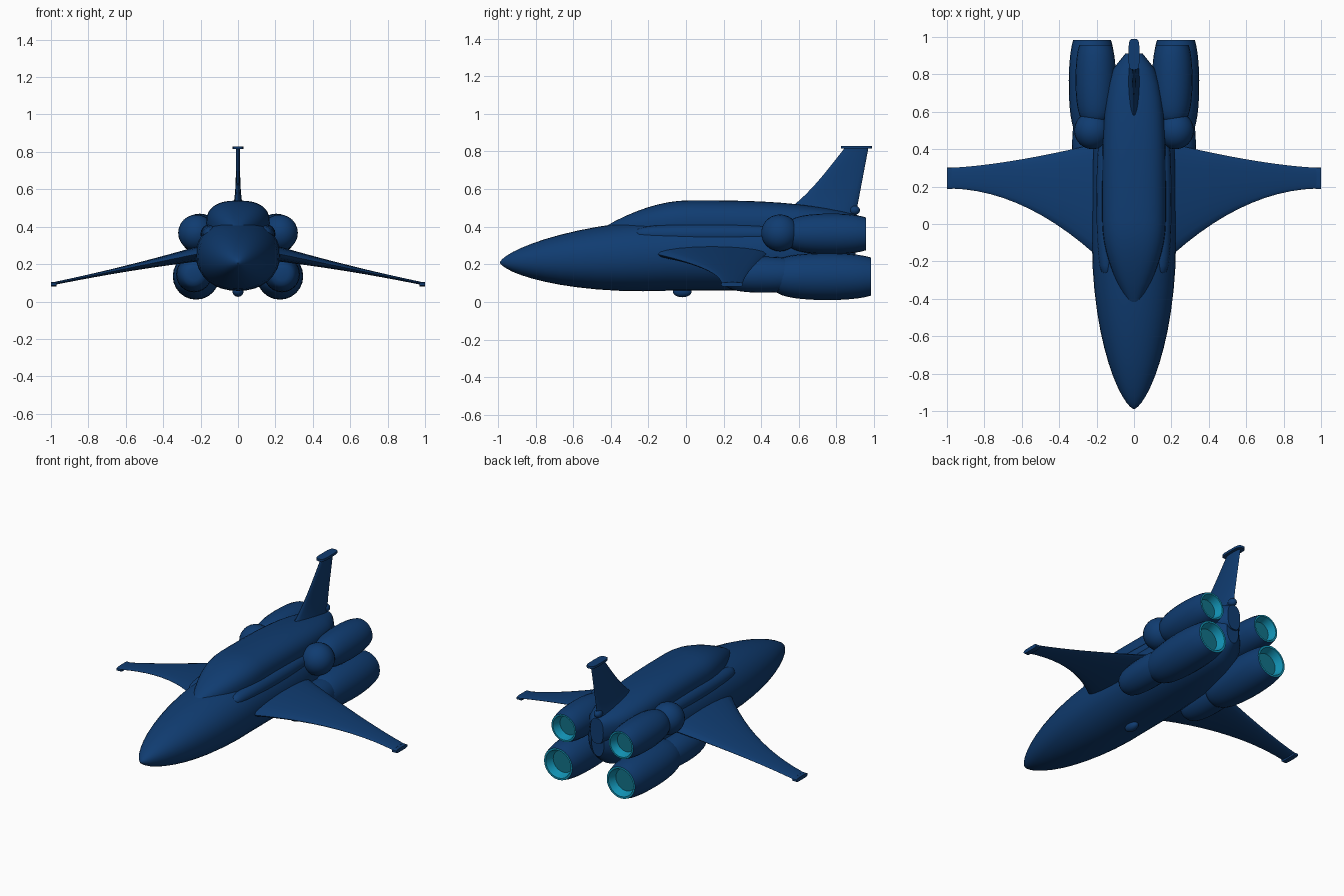
import bpy, bmesh, math

cube = bpy.data.objects.get("Cube")
if cube:
    bpy.data.objects.remove(cube, do_unlink=True)


def material(name, rgb):
    m = bpy.data.materials.new(name)
    m.use_nodes = True
    m.diffuse_color = (*rgb, 1)
    m.node_tree.nodes["Principled BSDF"].inputs["Base Color"].default_value = (*rgb, 1)
    return m


BLUE = material("navy blue", (0.005, 0.045, 0.165))
TEAL = material("bright teal", (0.006, 0.29, 0.46))
DARK = material("deep teal", (0.006, 0.17, 0.25))


def signed_pow(value, power):
    return math.copysign(abs(value) ** power, value)


def ring(axis, pos, centre_a, radius_a, centre_b, radius_b, sides, power):
    """Closed superellipse section across the given axis."""
    points = []
    for i in range(sides):
        turn = math.tau * i / sides
        a = centre_a + radius_a * signed_pow(math.cos(turn), 2 / power)
        b = centre_b + radius_b * signed_pow(math.sin(turn), 2 / power)
        points.append({"x": (pos, a, b), "y": (a, pos, b), "z": (b, a, pos)}[axis])
    return points


def loft(name, axis, sections, sides=24, power=2, mirror=False, nozzle=False, angle=40):
    """Skin sections (pos, centre a, radius a, centre b, radius b) and cap both ends."""
    bm = bmesh.new()
    rings = [[bm.verts.new(p) for p in ring(axis, *s, sides, power)] for s in sections]
    for front, back in zip(rings, rings[1:]):
        # The last two bands of an engine are its glowing rim and inner wall
        glowing = nozzle and (back is rings[-1] or back is rings[-2])
        for i in range(sides):
            j = (i + 1) % sides
            face = bm.faces.new((front[i], front[j], back[j], back[i]))
            face.material_index = int(glowing)
    bm.faces.new(rings[0])
    bm.faces.new(rings[-1]).material_index = 2 if nozzle else 0
    bmesh.ops.recalc_face_normals(bm, faces=bm.faces[:])
    mesh = bpy.data.meshes.new(name)
    bm.to_mesh(mesh)
    bm.free()
    for m in (BLUE, TEAL, DARK) if nozzle else (BLUE,):
        mesh.materials.append(m)
    ob = bpy.data.objects.new(name, mesh)
    bpy.context.collection.objects.link(ob)
    bpy.ops.object.select_all(action="DESELECT")
    ob.select_set(True)
    bpy.context.view_layer.objects.active = ob
    bpy.ops.object.shade_smooth_by_angle(angle=math.radians(angle))
    if mirror:
        ob.modifiers.new("mirror", "MIRROR").use_mirror_merge = False


def span(start, stop, count):
    return [start + (stop - start) * i / count for i in range(count + 1)]


def capsule(x, z, middle, half, radius, power=1, stop=176):
    """Round sections along y, from a ball (power 1) to a blunt capsule (lower power)."""
    rows = []
    for degrees in span(4, stop, 14):
        a = math.radians(degrees)
        r = radius * math.sin(a) ** power
        rows.append((middle - half * math.cos(a), x, r, z, r))
    return rows


def engine(name, x, z, middle, half, radius):
    rows = capsule(x, z, middle, half, radius, 0.4, 144)
    y, r = rows[-1][0], rows[-1][2]
    rows.append((y, x, r * 0.88, z, r * 0.88))
    rows.append((y - 0.05, x, r * 0.7, z, r * 0.7))
    loft(name, "y", rows, mirror=True, nozzle=True)


# Fuselage: rounded nose cone, then a body that tapers between the engines
hull = []
for s in span(0.04, 1, 12):
    u = s * s
    swell = (1 - (1 - u) ** 2) ** 0.67
    hull.append((0.9 * u - 0.99, 0, 0.225 * swell, 0.21 + 0.04 * u, 0.19 * swell))
for v in span(0.1, 0.99, 10):
    swell = (1 - v ** 4) ** 0.5
    hull.append((v - 0.09, 0, 0.225 * swell, 0.25 + 0.05 * v ** 4, 0.19 * swell ** 0.5))
loft("fuselage", "y", hull, sides=32, power=2.15)

# Canopy rising from the nose and running back into the spine
spine = []
for u in span(0, 1, 8):
    rise = math.sin(u * math.pi / 2) ** 0.9
    top = 0.4 + 0.14 * rise
    spine.append((0.45 * u - 0.43, 0, 0.03 + 0.14 * rise, (top + 0.3) / 2, (top - 0.3) / 2))
for v in span(0.1, 0.99, 10):
    top = 0.54 - 0.08 * v ** 3
    width = 0.17 * (1 - v ** 4) ** 0.4
    spine.append((0.02 + 0.9 * v, 0, width, (top + 0.3) / 2, (top - 0.3) / 2))
loft("canopy_spine", "y", spine, sides=32, power=2.5)

# Raised shoulders beside the canopy
loft("shoulder", "y", capsule(0.145, 0.36, 0.13, 0.4, 0.056, 0.5), sides=16, mirror=True)

# Drooping wings with curved edges, thinning to a small tip plate
wing = []
for k in span(1.07, 0.03, 12):
    lead = 0.19 - 0.36 * k ** 2
    trail = 0.3 + 0.13 * k ** 1.5
    wing.append((1 - 0.8 * k, (lead + trail) / 2, (trail - lead) / 2,
                 0.093 + 0.165 * k, 0.008 + 0.034 * k ** 2))
loft("wing", "x", wing, sides=20, mirror=True, angle=60)
loft("wing_tip", "x", [(x, 0.244, 0.057, 0.093, 0.012) for x in (0.97, 1)],
     sides=20, power=4, mirror=True)

# Swept tail fin flaring into the spine, with a flat cap and a small bulb
fin = []
for u in span(0, 1, 12):
    flare = (1 - u) ** 4
    lead = 0.555 + 0.29 * u - 0.07 * flare
    trail = 0.9 + 0.07 * u
    fin.append((0.45 + 0.37 * u, (lead + trail) / 2, (trail - lead) / 2,
                0, 0.011 + 0.03 * flare))
loft("tail_fin", "z", fin, sides=20, angle=60)
loft("fin_cap", "z", [(z, 0.907, 0.083, 0, 0.029) for z in (0.815, 0.83)], sides=20, power=4)
loft("tail_bulb", "y", capsule(0, 0.488, 0.895, 0.03, 0.025), sides=12)

# Upper engines, each behind a ball-shaped intake
loft("upper_intake", "y", capsule(0.222, 0.367, 0.5, 0.1, 0.098), mirror=True)
engine("upper_engine", 0.205, 0.362, 0.77, 0.23, 0.108)

# Lower engines, each behind a round-nosed pod
loft("lower_pod", "y", capsule(0.235, 0.145, 0.41, 0.21, 0.096, 0.4), mirror=True)
engine("lower_engine", 0.224, 0.135, 0.75, 0.29, 0.125)

# Small sensor blister under the belly
loft("belly_blister", "y", capsule(0, 0.055, -0.02, 0.05, 0.03), sides=16)
